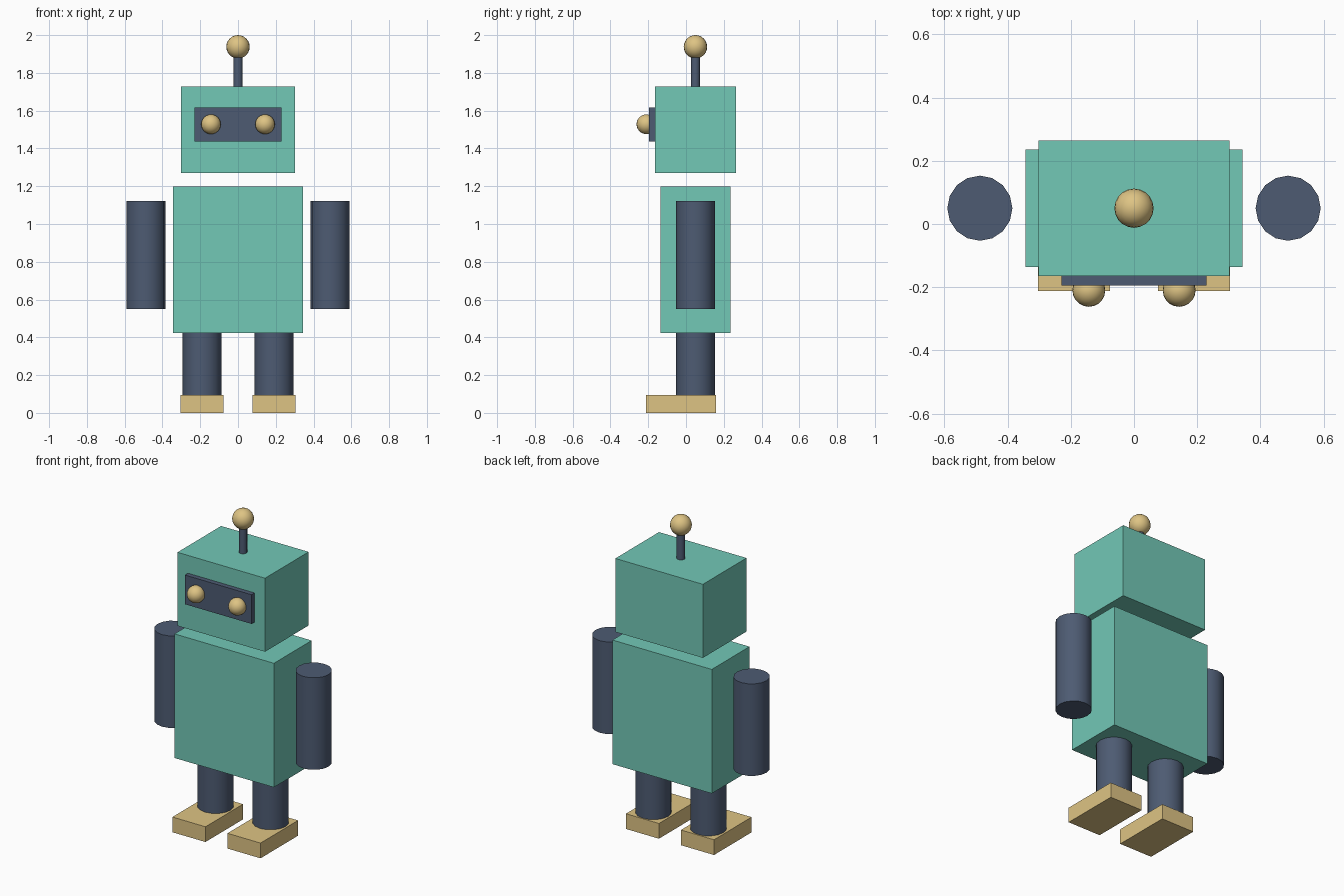
import bpy
import math

if "Cube" in bpy.data.objects:
    bpy.data.objects.remove(bpy.data.objects["Cube"])

CY = 0.05  # depth centre line of head, body and limbs


def material(name, rgb):
    m = bpy.data.materials.new(name)
    m.diffuse_color = (*rgb, 1)
    m.use_nodes = True
    m.node_tree.nodes["Principled BSDF"].inputs["Base Color"].default_value = m.diffuse_color
    return m


teal = material("teal", (0.17, 0.58, 0.47))
slate = material("slate", (0.075, 0.105, 0.17))
gold = material("gold", (0.73, 0.55, 0.23))


def finish(name, mat, smooth=False):
    ob = bpy.context.object
    ob.name = name
    ob.data.materials.append(mat)
    if smooth:
        bpy.ops.object.shade_smooth_by_angle(angle=math.radians(40))
    return ob


def box(name, mat, x, y, z):
    """Box from (min, max) ranges on each axis."""
    ranges = (x, y, z)
    bpy.ops.mesh.primitive_cube_add(size=1, location=[(a + b) / 2 for a, b in ranges])
    ob = finish(name, mat)
    for v in ob.data.vertices:
        for i, (a, b) in enumerate(ranges):
            v.co[i] *= b - a
    return ob


def rod(name, mat, x, y, z0, z1, r, sides=16):
    bpy.ops.mesh.primitive_cylinder_add(vertices=sides, radius=r, depth=z1 - z0,
                                        location=(x, y, (z0 + z1) / 2))
    return finish(name, mat, True)


def ball(name, mat, loc, r):
    bpy.ops.mesh.primitive_uv_sphere_add(segments=20, ring_count=12, radius=r, location=loc)
    return finish(name, mat, True)


# Body and head
box("body", teal, (-0.343, 0.343), (-0.136, 0.236), (0.424, 1.198))
box("head", teal, (-0.302, 0.302), (-0.165, 0.265), (1.27, 1.729))

# Face plate
box("visor", slate, (-0.23, 0.23), (-0.195, -0.165), (1.436, 1.618))

# Antenna
rod("antenna_rod", slate, 0, CY, 1.729, 1.9, 0.024)
ball("antenna_ball", gold, (0, CY, 1.938), 0.062)

# Paired parts
for side, s in (("left", -1), ("right", 1)):
    ball(f"{side}_eye", gold, (s * 0.143, -0.21, 1.528), 0.052)
    rod(f"{side}_arm", slate, s * 0.488, CY, 0.549, 1.123, 0.103)
    rod(f"{side}_leg", slate, s * 0.19, CY, 0.095, 0.424, 0.103)
    box(f"{side}_foot", gold, (s * 0.19 - 0.114, s * 0.19 + 0.114), (-0.212, 0.158), (0, 0.095))
